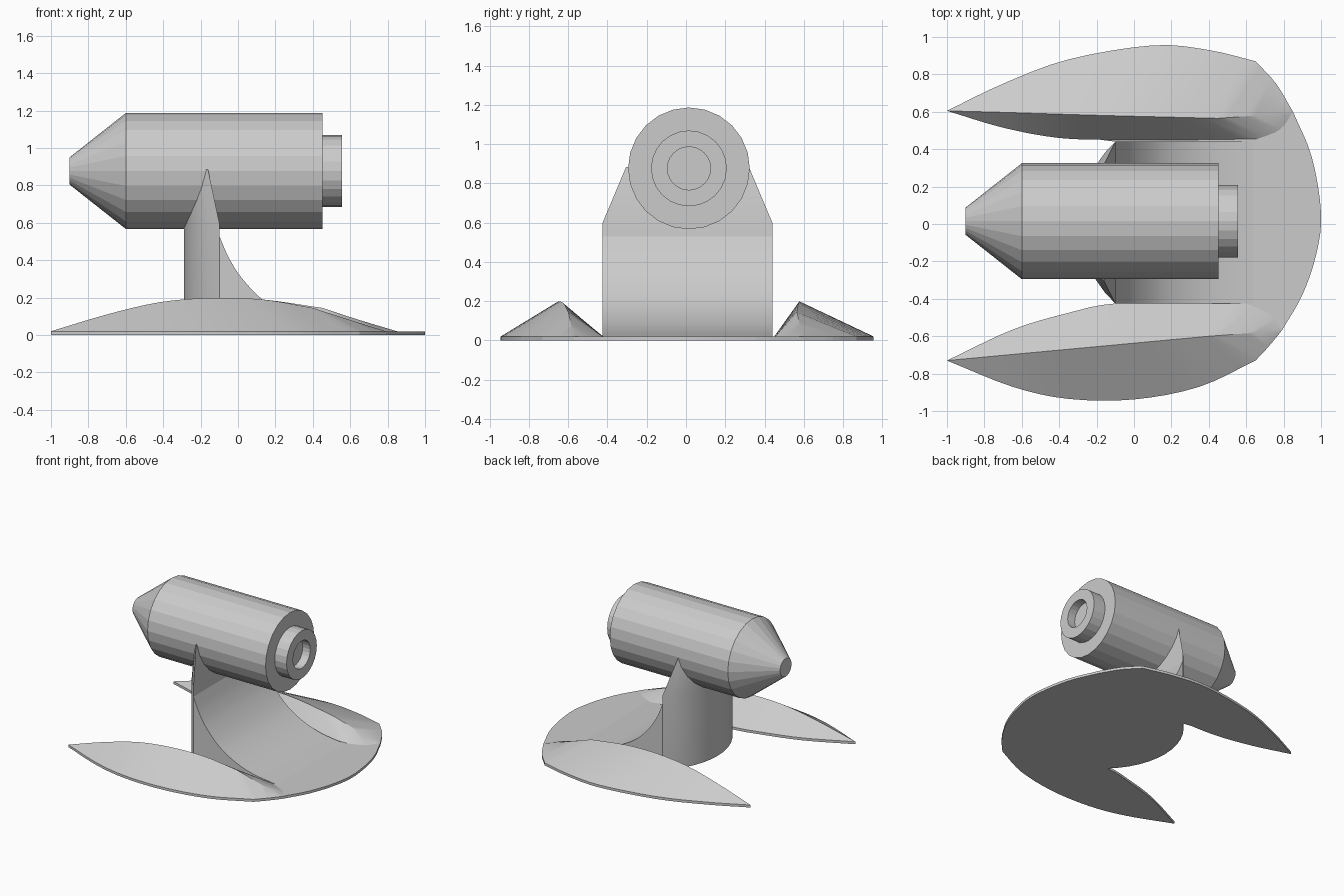
import bpy, bmesh, math
from mathutils import Vector

if "Cube" in bpy.data.objects:
    bpy.data.objects.remove(bpy.data.objects["Cube"])

grey = bpy.data.materials.new("plain grey")
grey.diffuse_color = (0.6, 0.6, 0.6, 1)
grey.use_nodes = True
grey.node_tree.nodes["Principled BSDF"].inputs["Base Color"].default_value = grey.diffuse_color
T = 0.02                       # base plate thickness
Y0, Y1 = -0.425, 0.44          # pylon width
YC, ZC = 0.015, 0.877          # barrel axis


def make(name, verts, faces, smooth=None):
    me = bpy.data.meshes.new(name)
    ob = bpy.data.objects.new(name, me)
    bpy.context.collection.objects.link(ob)
    bm = bmesh.new()
    vs = [bm.verts.new(v) for v in verts]
    for f in faces:
        bm.faces.new([vs[i] for i in f])
    bmesh.ops.remove_doubles(bm, verts=bm.verts, dist=1e-5)
    bmesh.ops.recalc_face_normals(bm, faces=bm.faces)
    bm.to_mesh(me)
    bm.free()
    me.materials.append(grey)
    if smooth:
        bpy.ops.object.select_all(action='DESELECT')
        ob.select_set(True)
        bpy.context.view_layer.objects.active = ob
        bpy.ops.object.shade_smooth_by_angle(angle=math.radians(smooth))
    return ob


def spline(pts, n=4):
    """Catmull-Rom curve through the points."""
    p = [Vector(q) for q in pts]
    p = [2 * p[0] - p[1]] + p + [2 * p[-1] - p[-2]]
    out = []
    for a, b, c, d in zip(p, p[1:], p[2:], p[3:]):
        for k in range(n):
            t = k / n
            out.append(0.5 * (2 * b + (c - a) * t + (2 * a - 5 * b + 4 * c - d) * t * t
                              + (3 * b - a - 3 * c + d) * t ** 3))
    return out + [p[-2]]


def prism(name, outline, place, smooth=None):
    """Closed solid between two placed copies of a 2D outline."""
    n = len(outline)
    verts = [place(p, s) for s in (0, 1) for p in outline]
    faces = [list(range(n)), list(range(n, 2 * n))]
    faces += [(i, (i + 1) % n, n + (i + 1) % n, n + i) for i in range(n)]
    return make(name, verts, faces, smooth)


def lathe(name, profile, seg=24):
    """Revolve (x, radius) points around the barrel axis."""
    verts, faces = [], []
    for x, r in profile:
        for k in range(seg):
            a = 2 * math.pi * k / seg
            verts.append((x, YC + r * math.cos(a), ZC + r * math.sin(a)))
    for i in range(len(profile) - 1):
        for k in range(seg):
            j = (k + 1) % seg
            faces.append((i * seg + k, i * seg + j, (i + 1) * seg + j, (i + 1) * seg + k))
    faces += [list(range(seg)), list(range(len(verts) - seg, len(verts)))]
    return make(name, verts, faces)


# Wings: stations of outer edge, ridge (with height) and inner edge
back = [((-1, .605), (-1, .605, T), (-1, .605)),
        ((-.7, .75), (-.7, .597, .11), (-.7, .515)),
        ((-.35, .88), (-.42, .588, .175), (-.4, .46)),
        ((.1, .955), (-.15, .58, .198), (-.1, .45)),
        ((.4, .93), (.13, .573, .19), (.3, .45)),
        ((.65, .87), (.45, .565, .145), (.66, .455)),
        ((.76, .75), (.65, .58, .08), (.78, .505)),
        ((.85, .6), (.85, .6, T), (.85, .6))]
front = [((-1, -.73), (-1, -.73, T), (-1, -.73)),
         ((-.65, -.87), (-.7, -.702, .11), (-.65, -.565)),
         ((-.35, -.935), (-.42, -.676, .175), (-.35, -.475)),
         ((0, -.938), (-.15, -.651, .198), (-.1, -.425)),
         ((.35, -.87), (.13, -.625, .19), (.3, -.425)),
         ((.65, -.73), (.4, -.6, .145), (.6, -.425)),
         ((.72, -.655), (.6, -.585, .08), (.74, -.49)),
         ((.79, -.57), (.79, -.57, T), (.79, -.57))]


def wing(name, rows):
    lines = []
    for c in range(3):
        pts = [(r[c] + (T,))[:3] for r in rows]
        lines.append(spline(pts[:6])[:-1] + spline(pts[5:]))
    o, r, i = lines
    n = len(o)
    faces = []
    for k in range(n - 1):
        for a in (0, n):
            q = (a + k, a + k + 1, a + n + k + 1, a + n + k)
            # end stations collapse to a point
            if k == 0:
                q = (0, q[1], q[2])
            elif k == n - 2:
                q = (q[0], n - 1, q[3])
            faces.append(q)
    make(name, o + r + i, faces, 25)
    return o, i


out_b, in_b = wing("back_wing", back)
out_f, in_f = wing("front_wing", front)


# Pylon cross-section: bowed rear wall between two end points
def bow(y0, y1, x_end, x_mid=-.29, n=12):
    mid, half = (y0 + y1) / 2, (y1 - y0) / 2
    sag = x_end - x_mid
    rad = (half * half + sag * sag) / (2 * sag)
    top = math.asin(half / rad)
    return [(x_mid + rad * (1 - math.cos(a)), mid + rad * math.sin(a))
            for a in (top * (2 * k / n - 1) for k in range(n + 1))]


low, high = bow(Y0, Y1, -.10), bow(-.305, .32, -.16)
n = len(low)
verts = [(x, y, z) for s, z in ((low, T / 2), (low, .6), (high, .885)) for x, y in s]
faces = [list(range(n)), list(range(2 * n, 3 * n))]
for a in (0, n):
    faces += [(a + k, a + (k + 1) % n, a + n + (k + 1) % n, a + n + k) for k in range(n)]
make("pylon", verts, faces, 25)

# Concave ramp from the pylon down to the plate
curve = [tuple(p) for p in spline([(-.10, .53), (-.05, .415), (.02, .305), (.13, .19),
                                   (.27, .105), (.43, .05), (.64, T)])]
prism("ramp", [(-.10, T / 2), *curve, (.64, T / 2)],
      lambda p, s: (p[0], Y1 if s else Y0, p[1]), 25)

# Horseshoe base plate following the wings, the round nose and the pylon's rear wall
rim = [tuple(p) for p in spline([(.85, .6), (.95, .36), (1.0, .06), (.975, -.16),
                                 (.9, -.38), (.79, -.57)])]
inner_f = [p for p in in_f if p.x < -.101]
inner_b = [p for p in in_b if p.x < -.101]
outline = [(p.x, p.y) for p in out_b] + rim[1:-1]
outline += [(p.x, p.y) for p in reversed(out_f)]
outline += [(p.x, p.y) for p in inner_f[1:]] + low
outline += [(p.x, p.y) for p in reversed(inner_b[1:])]
prism("base_plate", outline, lambda p, s: (p[0], p[1], T * s))

# Barrel with tapered nose, and the rear collar with its round recess
lathe("barrel", [(-.90, .073), (-.60, .31), (.452, .31)])
lathe("rear_collar", [(.44, .193), (.557, .193), (.557, .11), (.49, .11)])
